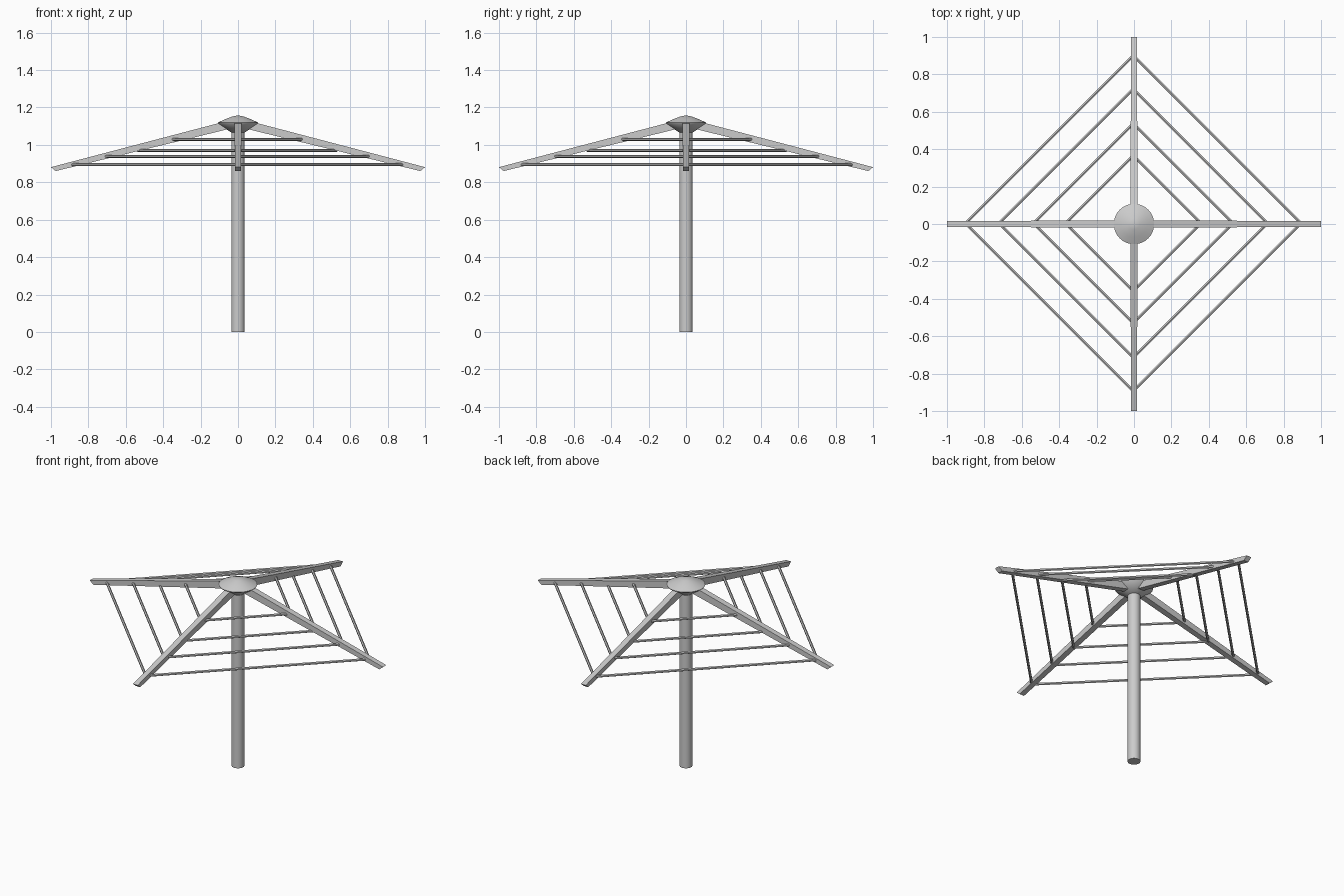
import bpy, bmesh, math
from mathutils import Vector, Matrix

if "Cube" in bpy.data.objects:
    bpy.data.objects.remove(bpy.data.objects["Cube"])


def finish(bm, name, smooth=True):
    bmesh.ops.recalc_face_normals(bm, faces=bm.faces)
    me = bpy.data.meshes.new(name)
    bm.to_mesh(me)
    bm.free()
    ob = bpy.data.objects.new(name, me)
    bpy.context.collection.objects.link(ob)
    if smooth:
        bpy.ops.object.select_all(action='DESELECT')
        ob.select_set(True)
        bpy.context.view_layer.objects.active = ob
        bpy.ops.object.shade_smooth_by_angle(angle=math.radians(35))
    return ob


def lathe(name, profile, sides=32):
    bm = bmesh.new()
    vs = [bm.verts.new((r, 0, z)) for r, z in profile]
    es = [bm.edges.new(p) for p in zip(vs, vs[1:])]
    bmesh.ops.spin(bm, geom=vs + es, cent=(0, 0, 0), axis=(0, 0, 1),
                   angle=math.tau, steps=sides, use_duplicate=False)
    bmesh.ops.remove_doubles(bm, verts=bm.verts, dist=1e-5)
    return finish(bm, name)


def rod(name, a, b, radius, sides=8):
    a, b = Vector(a), Vector(b)
    d = b - a
    m = Matrix.Translation((a + b) / 2) @ d.to_track_quat('Z', 'Y').to_matrix().to_4x4()
    bm = bmesh.new()
    bmesh.ops.create_cone(bm, cap_ends=True, segments=sides, radius1=radius,
                          radius2=radius, depth=d.length, matrix=m)
    return finish(bm, name, smooth=sides > 8)


def arm(name, angle):
    # side profile: radius, height, half width
    prof = [(0.02, 1.138, 0.019), (1.0, 0.881, 0.016),
            (0.975, 0.860, 0.016), (0.02, 1.092, 0.019)]
    bm = bmesh.new()
    a = [bm.verts.new((r, -w, z)) for r, z, w in prof]
    b = [bm.verts.new((r, w, z)) for r, z, w in prof]
    bm.faces.new(a)
    bm.faces.new(b[::-1])
    for i in range(4):
        j = (i + 1) % 4
        bm.faces.new((a[i], b[i], b[j], a[j]))
    bmesh.ops.rotate(bm, verts=bm.verts, matrix=Matrix.Rotation(angle, 3, 'Z'))
    return finish(bm, name, smooth=False)


# Upright pole and hub with shallow domed cap
rod("pole", (0, 0, 0), (0, 0, 1.11), 0.036, 32)
lathe("hub_cap", [(0, 1.158), (0.03, 1.152), (0.07, 1.137), (0.108, 1.119),
                  (0.106, 1.114), (0.036, 1.066), (0, 1.066)])

# Four sloping arms
for k in range(4):
    arm(f"arm_{k + 1}", k * math.pi / 2)

# Four square rings of drying line strung between the arms
for n, (r, z) in enumerate([(0.362, 1.030), (0.533, 0.971), (0.718, 0.939), (0.897, 0.894)]):
    ring = [Vector((r * math.cos(k * math.pi / 2) - 0.004,
                    r * math.sin(k * math.pi / 2) + 0.004, z)) for k in range(4)]
    for k in range(4):
        rod(f"line_{n + 1}_{k + 1}", ring[k], ring[(k + 1) % 4], 0.008, 6)
